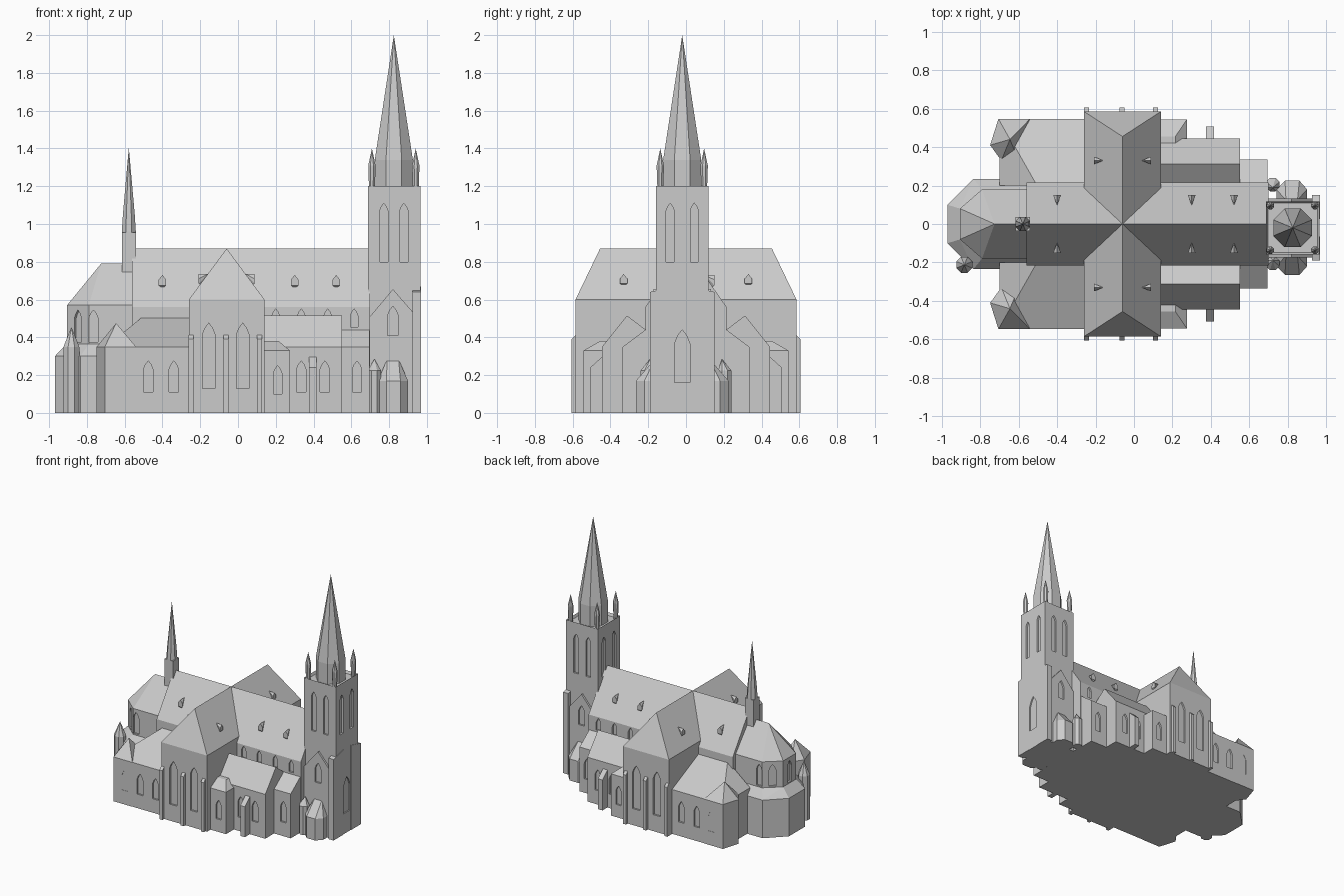
import bpy, bmesh, math
from mathutils import Vector, Matrix

if "Cube" in bpy.data.objects:
    bpy.data.objects.remove(bpy.data.objects["Cube"])

stone = bpy.data.materials.new("pale_stone")
stone.diffuse_color = (0.6, 0.6, 0.6, 1)
stone.use_nodes = True
stone.node_tree.nodes["Principled BSDF"].inputs["Base Color"].default_value = stone.diffuse_color


def hull(name, pts):
    """Solid convex part from its corner points."""
    bm = bmesh.new()
    for p in pts:
        bm.verts.new(p)
    res = bmesh.ops.convex_hull(bm, input=bm.verts[:])
    junk = {g for g in res["geom_interior"] + res["geom_unused"] if isinstance(g, bmesh.types.BMVert)}
    bmesh.ops.delete(bm, geom=list(junk), context='VERTS')
    bmesh.ops.dissolve_limit(bm, angle_limit=0.01, verts=bm.verts[:], edges=bm.edges[:])
    bmesh.ops.recalc_face_normals(bm, faces=bm.faces[:])
    me = bpy.data.meshes.new(name)
    bm.to_mesh(me)
    bm.free()
    me.materials.append(stone)
    ob = bpy.data.objects.new(name, me)
    bpy.context.collection.objects.link(ob)
    return ob


def box(x0, x1, y0, y1, z0, z1):
    return [(x, y, z) for x in (x0, x1) for y in (y0, y1) for z in (z0, z1)]


def wall(poly, z0, z1):
    return [(x, y, z) for x, y in poly for z in (z0, z1)]


def ngon(cx, cy, r, n=8):
    a = [(i + .5) * math.tau / n for i in range(n)]
    return [(cx + r * math.cos(t), cy + r * math.sin(t)) for t in a]


def flip(pts, s):
    return [(x, y * s, z) for x, y, z in pts]


def cut_windows(ob, specs, depth=.014):
    """Recess pointed windows: (x, y, z0, z1, width, outward angle in degrees)."""
    bm = bmesh.new()
    for x, y, z0, z1, w, ang in specs:
        h = w / 2
        prof = [(-h, z0), (h, z0), (h, z1 - w * .9), (h * .6, z1 - w * .4), (0, z1),
                (-h * .6, z1 - w * .4), (-h, z1 - w * .9)]
        m = Matrix.Translation((x, y, 0)) @ Matrix.Rotation(math.radians(ang), 4, 'Z')
        back = [bm.verts.new(m @ Vector((-depth, a, b))) for a, b in prof]
        front = [bm.verts.new(m @ Vector((.03, a, b))) for a, b in prof]
        bm.faces.new(back)
        bm.faces.new(front)
        for i in range(7):
            j = (i + 1) % 7
            bm.faces.new((back[i], back[j], front[j], front[i]))
    bmesh.ops.recalc_face_normals(bm, faces=bm.faces[:])
    me = bpy.data.meshes.new("window_cutter")
    bm.to_mesh(me)
    bm.free()
    cutter = bpy.data.objects.new("window_cutter", me)
    bpy.context.collection.objects.link(cutter)
    cutter.hide_render = True
    mod = ob.modifiers.new("windows", 'BOOLEAN')
    mod.operation, mod.object, mod.solver = 'DIFFERENCE', cutter, 'EXACT'
    bpy.context.view_layer.objects.active = ob
    bpy.ops.object.modifier_apply(modifier=mod.name)
    bpy.data.objects.remove(cutter)


# nave with clerestory windows
nave = hull("nave", box(-.56, .70, -.215, .215, 0, .56) + [(-.56, 0, .87), (.70, 0, .87)])
cut_windows(nave, [(x, s * .215, .455, .55, .04, 90 * s) for s in (-1, 1) for x in (.2, .335, .475, .615)])

# transept with hipped ends
transept = hull("transept", box(-.26, .14, -.585, .585, 0, .60) + [(-.06, -.455, .87), (-.06, .455, .87)])
cut_windows(transept, [(x, s * .585, .13, .475, .065, 90 * s) for s in (-1, 1) for x in (-.155, .025)])

# choir with polygonal apse
apse = [(-.5, .18), (-.79, .18), (-.905, .08), (-.905, -.08), (-.79, -.18), (-.5, -.18)]
choir = hull("choir", wall(apse, 0, .57) + [(-.5, 0, .79), (-.725, 0, .79)])
diag = math.degrees(math.atan2(.115, -.10))
cut_windows(choir, [(-.905, 0, .375, .545, .05, 180)]
            + [(-.765 + dx, s * .18, .375, .545, .05, 90 * s) for s in (-1, 1) for dx in (0,)]
            + [(-.8475, s * .13, .375, .545, .05, diag * s) for s in (-1, 1)])

# low ambulatory around the apse
ring = [(-.5, .235), (-.835, .235), (-.97, .10), (-.97, -.10), (-.835, -.235), (-.5, -.235)]
inner = [(-.5, .18), (-.79, .18), (-.905, .08), (-.905, -.08), (-.79, -.18), (-.5, -.18)]
hull("ambulatory", wall(ring, 0, .30) + [(x, y, .365) for x, y in inner])

for s, side in ((-1, "south"), (1, "north")):
    a = 90 * s
    # chapel beside the choir, with polygonal corner
    ob = hull(side + "_choir_chapel", flip(box(-.70, -.25, .20, .545, 0, .35)
              + [(-.51, .21, .505), (-.25, .21, .505), (-.51, .20, .505), (-.25, .20, .505)], s))
    corner = [(-.54, .547), (-.705, .547), (-.748, .41), (-.69, .33), (-.60, .33)]
    ob2 = hull(side + "_chapel_corner", flip(wall(corner, 0, .35) + [(-.645, .44, .475)], s))
    cut_windows(ob, [(x, s * .545, .11, .275, .05, a) for x in (-.475, -.34)])
    cut_windows(ob2, [(-.605, s * .547, .11, .275, .05, a)])

    # aisle with lean-to roof
    ob = hull(side + "_aisle", flip(box(.14, .695, .20, .335, 0, .35)
              + [(x, y, .44) for x in (.14, .695) for y in (.20, .215)], s))
    cut_windows(ob, [(.63, s * .335, .11, .275, .05, a)])

    # gabled side chapel
    sec = [(.20, 0), (.445, 0), (.445, .35), (.312, .515), (.215, .44), (.20, .43)]
    ob = hull(side + "_side_chapel", flip([(x, y, z) for x in (.13, .55) for y, z in sec], s))
    cut_windows(ob, [(x, s * .445, .11, .275, .05, a) for x in (.335, .46)])

    # annex in the angle of the transept
    ob = hull(side + "_annex", flip(box(.13, .275, .20, .543, 0, .33)
              + [(x, y, .38) for x in (.13, .215) for y in (.25, .455)], s))
    cut_windows(ob, [(.21, s * .543, .10, .25, .045, a)])

    # sloped side buttress
    hull(side + "_chapel_buttress", flip(box(.375, .415, .43, .507, 0, .24)
         + [(.375, .43, .31), (.415, .43, .31)], s))

    # transept buttresses
    for i, x in enumerate((-.248, -.063, .113)):
        hull(f"{side}_transept_buttress_{i}", flip(box(x - .013, x + .013, .57, .607, 0, .39)
             + [(x - .013, .585, .412), (x + .013, .585, .412)], s))

    # roof dormers on the nave
    for i, x in enumerate((-.40, .30, .52)):
        hull(f"{side}_nave_dormer_{i}", flip([(x - .02, .15, .675), (x + .02, .15, .675), (x - .02, .15, .705),
             (x + .02, .15, .705), (x, .15, .73), (x, .097, .73), (x, .135, .66)], s))
    # roof dormers on the transept
    for i, d in enumerate((-1, 1)):
        fx, bx = -.06 + d * .148, -.06 + d * .10
        hull(f"{side}_transept_dormer_{i}", flip([(fx, .31, .685), (fx, .35, .685), (fx, .31, .71),
             (fx, .35, .71), (fx, .33, .735), (bx, .33, .735), (-.06 + d * .13, .33, .67)], s))

    # apsed porch, stair turret and buttress at the tower foot
    yo = -.02 + s * .145
    e = .10 * s
    half = [(.74, yo - e), (.74, yo + e * .55), (.785, yo + e), (.86, yo + e), (.90, yo + e * .55), (.90, yo - e)]
    hull(side + "_tower_porch", wall(half, 0, .17) + [(.79, yo, .285), (.85, yo, .285), (.82, yo - e, .285)])
    hull(side + "_stair_turret", wall(ngon(.722, s * .205, .038), 0, .225) + [(.722, s * .19, .285)])
    hull(side + "_tower_buttress", wall([(.925, yo - e), (.968, yo - e), (.968, yo + s * .025),
         (.925, yo + s * .025)], 0, .64) + [(.925, yo - e, .67), (.968, yo - e, .67)])

    # shallow gable on the tower flank
    ob = hull(side + "_tower_gable", [(x, y, z) for y in (-.02, yo + s * .008)
              for x, z in ((.69, 0), (.955, 0), (.69, .50), (.955, .50), (.82, .655))])
    cut_windows(ob, [(.82, yo + s * .008, .41, .565, .055, a)])

# main tower with a sunken top
TX, TY = .825, -.02
tower = hull("tower", box(.687, .965, TY - .138, TY + .138, 0, 1.2))
bm = bmesh.new()
bm.from_mesh(tower.data)
top = [f for f in bm.faces if f.normal.z > .9]
bmesh.ops.inset_region(bm, faces=top, thickness=.014)
bmesh.ops.translate(bm, verts=top[0].verts[:], vec=(0, 0, -.02))
bm.to_mesh(tower.data)
bm.free()
specs = [(.965, TY, .16, .44, .08, 0)]
for d in (-.053, .053):
    specs += [(TX + d, TY + s * .138, .80, 1.11, .042, 90 * s) for s in (-1, 1)]
    specs += [(TX + s * .139, TY + d * 1.2, .80, 1.11, .042, 90 - 90 * s) for s in (-1, 1)]
cut_windows(tower, specs)

# tower spire and corner pinnacles
hull("spire", wall(ngon(TX, TY, .109), 1.17, 1.34) + [(TX, TY, 2.0)])
for i, (sx, sy) in enumerate(((-1, -1), (1, -1), (1, 1), (-1, 1))):
    px, py = TX + sx * .116, TY + sy * .116
    hull(f"pinnacle_{i}", wall(ngon(px, py, .016), 1.17, 1.2) + wall(ngon(px, py, .021), 1.3, 1.31)
         + [(px, py, 1.40)])

# ridge turret with slender spire
hull("ridge_turret_base", box(-.615, -.54, -.037, .037, .60, .955))
hull("ridge_turret_spire", wall(ngon(-.578, 0, .040), .94, .96) + wall(ngon(-.578, 0, .034), 1.04, 1.05)
     + [(-.578, 0, 1.405)])

# small round stair turret by the apse
hull("apse_turret", wall(ngon(-.882, -.212, .045), 0, .35) + [(-.882, -.212, .455)])
